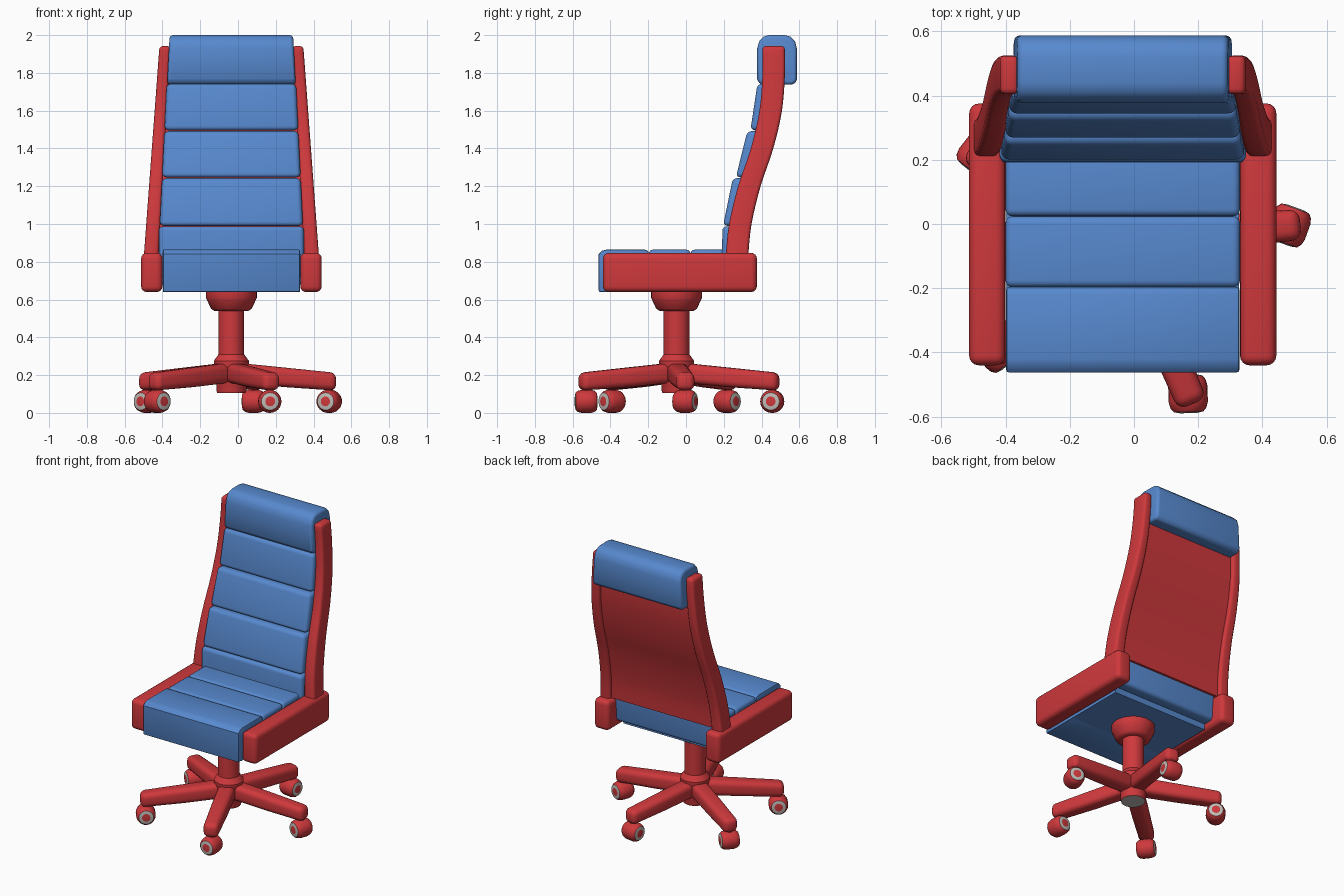
import bpy, bmesh, math
from mathutils import Matrix, Vector

if "Cube" in bpy.data.objects:
    bpy.data.objects.remove(bpy.data.objects["Cube"])

CX, CY = -0.035, -0.05          # column axis; chair is symmetric about x = CX


def material(name, rgb):
    m = bpy.data.materials.new(name)
    m.diffuse_color = (*rgb, 1)
    m.use_nodes = True
    m.node_tree.nodes["Principled BSDF"].inputs["Base Color"].default_value = m.diffuse_color
    return m


RED = material("red", (0.62, 0.04, 0.045))
BLUE = material("blue", (0.095, 0.25, 0.62))
GREY = material("light grey", (0.52, 0.50, 0.47))


def finish(name, bm, mats, bevel=0.0, segs=4):
    bmesh.ops.recalc_face_normals(bm, faces=bm.faces)
    if bevel:
        edges = [e for e in bm.edges if e.calc_face_angle(0) > math.radians(45)]
        bmesh.ops.bevel(bm, geom=edges, offset=bevel, segments=segs,
                        profile=0.5, affect='EDGES', clamp_overlap=True)
    me = bpy.data.meshes.new(name)
    bm.to_mesh(me)
    bm.free()
    for m in mats:
        me.materials.append(m)
    ob = bpy.data.objects.new(name, me)
    bpy.context.collection.objects.link(ob)
    bpy.ops.object.select_all(action='DESELECT')
    ob.select_set(True)
    bpy.context.view_layer.objects.active = ob
    bpy.ops.object.shade_smooth_by_angle(angle=math.radians(35))
    return ob


def loft(name, rings, mat, bevel=0.0, segs=4, xf=None):
    """Skin a list of equal-length point rings and cap both ends."""
    bm = bmesh.new()
    vs = [[bm.verts.new(p) for p in r] for r in rings]
    n = len(vs[0])
    for a, b in zip(vs, vs[1:]):
        for i in range(n):
            j = (i + 1) % n
            bm.faces.new((a[i], a[j], b[j], b[i]))
    bm.faces.new(vs[0][::-1])
    bm.faces.new(vs[-1])
    if xf:
        bm.transform(xf)
    return finish(name, bm, [mat], bevel, segs)


def rect(x0, x1, y0, y1, z):
    return [(x0, y0, z), (x1, y0, z), (x1, y1, z), (x0, y1, z)]


def box(name, x0, x1, y0, y1, z0, z1, mat, bevel=0.0):
    return loft(name, [rect(x0, x1, y0, y1, z0), rect(x0, x1, y0, y1, z1)], mat, bevel)


def lathe(name, profile, xf, grey_rings=(), n=32):
    """Revolve (radius, height) points; listed profile segments become grey."""
    bm = bmesh.new()
    rings = [[bm.verts.new((r * math.cos(2 * math.pi * i / n), r * math.sin(2 * math.pi * i / n), h))
              for i in range(n)] for r, h in profile]
    for k, (a, b) in enumerate(zip(rings, rings[1:])):
        for i in range(n):
            f = bm.faces.new((a[i], a[(i + 1) % n], b[(i + 1) % n], b[i]))
            f.material_index = int(k in grey_rings)
    for ring, k in ((rings[0], -1), (rings[-1], -2)):
        bm.faces.new(ring).material_index = int(k in grey_rings)
    bm.transform(xf)
    return finish(name, bm, [RED, GREY])


# Column, hub and seat cup (grey plug underneath)
lathe("column", [(0.075, 0.105), (0.08, 0.12), (0.08, 0.22), (0.093, 0.24), (0.093, 0.275),
                 (0.068, 0.31), (0.068, 0.54), (0.09, 0.54), (0.108, 0.552), (0.128, 0.595),
                 (0.135, 0.61), (0.135, 0.645)],
      Matrix.Translation((CX, CY, 0)), grey_rings=(-1,))

# Five star legs with swivelled casters
WHEEL = [(0.026, -0.06), (0.046, -0.056), (0.056, -0.044), (0.061, -0.025), (0.061, 0.025),
         (0.056, 0.044), (0.046, 0.056), (0.026, 0.06)]
for k, swivel in enumerate((70, -8, 52, -52, 92)):
    a = math.radians(5 + 72 * k)
    xf = Matrix.Translation((CX, CY, 0)) @ Matrix.Rotation(a, 4, 'Z')
    section = lambda r, w, z0, z1: [(r, -w, z0), (r, w, z0), (r, w, z1), (r, -w, z1)]
    loft(f"star_leg_{k + 1}", [section(0.03, 0.055, 0.16, 0.265), section(0.28, 0.053, 0.137, 0.24),
                               section(0.555, 0.048, 0.118, 0.212)], RED, 0.032, 4, xf)
    hub = xf @ Vector((0.52, 0, 0.061))
    lathe(f"caster_stem_{k + 1}", [(0.02, 0.03), (0.02, 0.09)], Matrix.Translation(hub), n=16)
    lathe(f"caster_wheel_{k + 1}", WHEEL, Matrix.Translation(hub)
          @ Matrix.Rotation(math.radians(swivel), 4, 'Z') @ Matrix.Rotation(math.pi / 2, 4, 'Y'),
          grey_rings=(0, 6), n=24)

# Seat: base, three pads and two side rails
box("seat_base", CX - 0.362, CX + 0.362, -0.43, 0.21, 0.64, 0.81, BLUE)
loft("seat_pad_front", [[(x, -0.462, 0.64), (x, -0.462, 0.84), (x, -0.445, 0.858), (x, -0.42, 0.865),
                         (x, -0.22, 0.865), (x, -0.20, 0.858), (x, -0.196, 0.84), (x, -0.196, 0.64)]
                        for x in (CX - 0.363, CX + 0.363)], BLUE, 0.008, 2)
for i, (y0, y1) in enumerate(((-0.197, 0.024), (0.024, 0.235))):
    box(f"seat_pad_{i + 2}", CX - 0.365, CX + 0.365, y0, y1, 0.70, 0.864, BLUE, 0.022)
for side, s in (("left", -1), ("right", 1)):
    xs = sorted((CX + s * 0.365, CX + s * 0.478))
    box(f"seat_rail_{side}", *xs, -0.44, 0.375, 0.64, 0.847, RED, 0.03)

# Back path: (z, front y of the side rail), smoothed by a cubic through the points
PATH = [(0.72, 0.205), (0.85, 0.212), (1.0, 0.228), (1.2, 0.276), (1.4, 0.343), (1.6, 0.389),
        (1.8, 0.405), (1.942, 0.404)]


def rail_y(z):
    i = max(j for j in range(len(PATH) - 1) if PATH[j][0] <= z + 1e-6)
    p = [PATH[min(max(i + d, 0), len(PATH) - 1)] for d in (-1, 0, 1, 2)]
    h = p[2][0] - p[1][0]
    m0 = (p[2][1] - p[0][1]) / (p[2][0] - p[0][0]) * h
    m1 = (p[3][1] - p[1][1]) / (p[3][0] - p[1][0]) * h
    t = (z - p[1][0]) / h
    return ((2*t**3 - 3*t*t + 1) * p[1][1] + (t**3 - 2*t*t + t) * m0
            + (3*t*t - 2*t**3) * p[2][1] + (t**3 - t*t) * m1)


def taper(z, low, high):
    return low + (high - low) * (z - 0.85) / 1.09


# Curved side rails of the back
N = 24
for side, s in (("left", -1), ("right", 1)):
    rings = []
    for i in range(N + 1):
        z = 0.76 + (1.942 - 0.76) * i / N
        y = rail_y(z)
        rings.append(rect(CX + s * taper(z, 0.385, 0.322), CX + s * taper(z, 0.462, 0.381),
                          y, y + 0.119, z))
    loft(f"back_rail_{side}", rings, RED, 0.018, 3)

# Curved red back shell between the rails
rings = []
for i in range(N + 1):
    z = 0.845 + (1.80 - 0.845) * i / N
    w, y = taper(z, 0.40, 0.335), rail_y(z) + 0.055
    rings.append(rect(CX - w, CX + w, y, y + 0.04, z))
loft("back_shell", rings, RED)

# Back pads: (z0, z1, front y low, front y high)
PADS = [(0.68, 0.988, 0.188, 0.193), (0.99, 1.243, 0.196, 0.248), (1.247, 1.492, 0.264, 0.325),
        (1.496, 1.742, 0.341, 0.378)]
for i, (z0, z1, y0, y1) in enumerate(PADS):
    rings = []
    for z, y in ((z0, y0), (z1, y1)):
        w = taper(z, 0.386, 0.333) if i else 0.384
        rings.append(rect(CX - w, CX + w, y, max(rail_y(max(z, 0.73)) + 0.075, y + 0.06), z))
    loft(f"back_pad_{i + 1}", rings, BLUE, 0.024)

# Headrest with well rounded top
prof = [(0.377, 1.765), (0.377, 1.93), (0.388, 1.968), (0.41, 1.992), (0.44, 2.0), (0.52, 2.0),
        (0.552, 1.992), (0.577, 1.968), (0.587, 1.93), (0.587, 1.765), (0.578, 1.744),
        (0.56, 1.738), (0.405, 1.738), (0.385, 1.746)]
loft("headrest", [[(CX + s * taper(z, 0.386, 0.33), y, z) for y, z in prof] for s in (-1, 1)],
     BLUE, 0.02)
